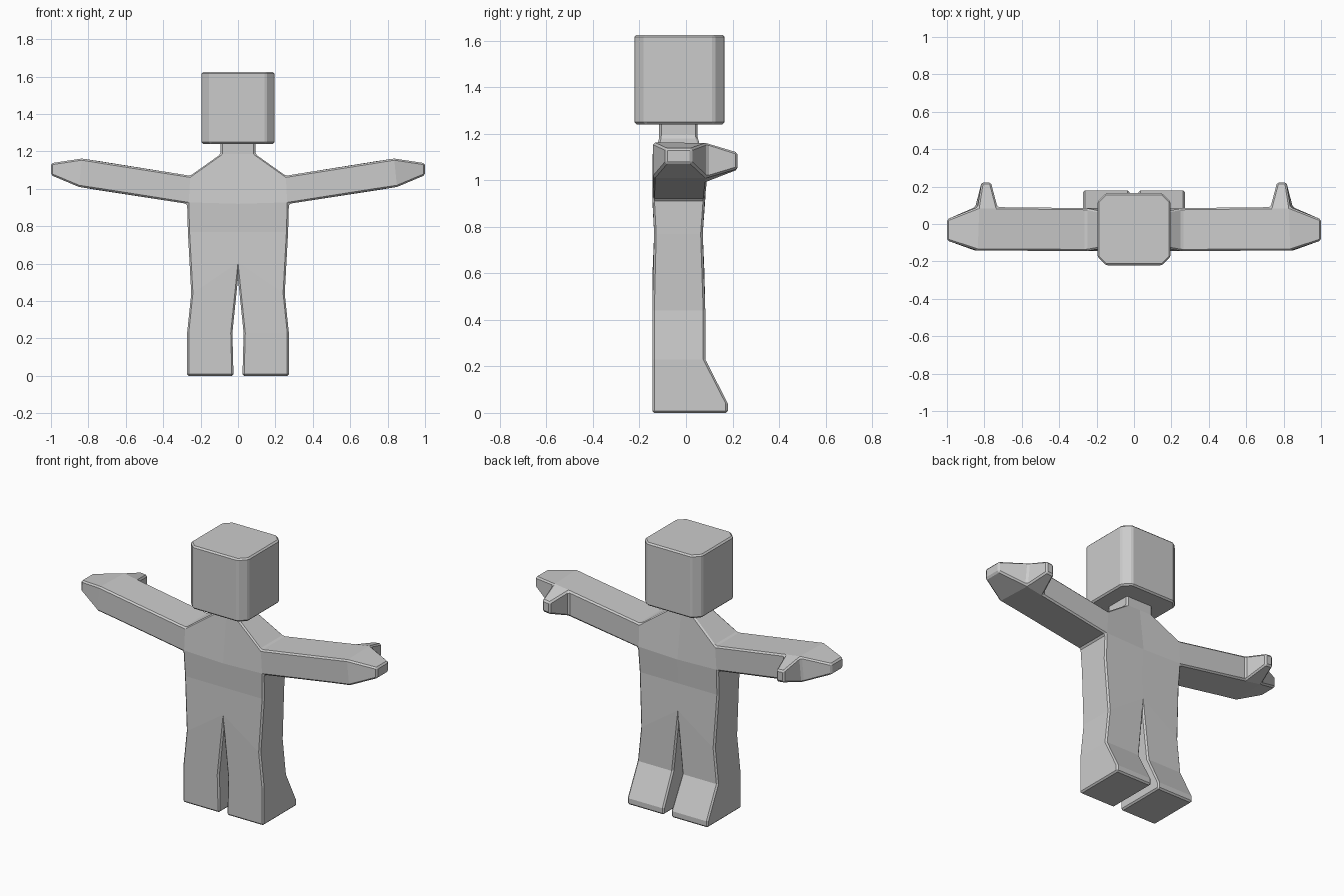
import bpy, bmesh
from collections import Counter

if "Cube" in bpy.data.objects:
    bpy.data.objects.remove(bpy.data.objects["Cube"])

grey = bpy.data.materials.new("light grey")
grey.diffuse_color = (0.6, 0.6, 0.6, 1)
grey.use_nodes = True
grey.node_tree.nodes["Principled BSDF"].inputs["Base Color"].default_value = grey.diffuse_color


def make_object(name, bm, bevel, mirror=False):
    bmesh.ops.recalc_face_normals(bm, faces=bm.faces)
    mesh = bpy.data.meshes.new(name)
    bm.to_mesh(mesh)
    bm.free()
    mesh.materials.append(grey)
    obj = bpy.data.objects.new(name, mesh)
    bpy.context.collection.objects.link(obj)
    if mirror:
        m = obj.modifiers.new("mirror", 'MIRROR')
        m.use_clip = True
    b = obj.modifiers.new("edge_bevel", 'BEVEL')
    b.width = bevel
    b.segments = 1
    b.limit_method = 'ANGLE'
    b.angle_limit = 0.6
    return obj


# Half body outline: x, z, front y, back y
P = {
    "sole_in": (.025, 0, -.145, .18), "sole_out": (.272, 0, -.145, .18),
    "toe_in": (.025, .04, -.145, .18), "toe_out": (.272, .04, -.145, .18),
    "ankle_in": (.03, .23, -.145, .083), "ankle_out": (.272, .23, -.145, .083),
    "crotch": (0, .52, -.144, .08), "hip": (.25, .44, -.145, .083),
    "waist_mid": (0, .77, -.137, .072), "waist": (.268, .77, -.137, .072),
    "chest_mid": (0, .92, -.145, .083), "armpit": (.272, .92, -.145, .083),
    "shoulder": (.255, 1.07, -.145, .085),
    "neck_mid": (0, 1.185, -.115, .05), "neck_side": (.093, 1.185, -.115, .05),
    "neck_top_mid": (0, 1.26, -.115, .05), "neck_top": (.093, 1.26, -.115, .05),
    "wrist_low": (.73, .992, -.142, .09), "wrist_up": (.73, 1.145, -.142, .09),
    "palm_low": (.85, 1.01, -.142, .09), "palm_up": (.835, 1.162, -.142, .09),
    "tip_low": (1, 1.073, -.088, .025), "tip_up": (1, 1.137, -.088, .025),
}
PANELS = [
    "sole_in sole_out toe_out toe_in", "toe_in toe_out ankle_out ankle_in",
    "ankle_in ankle_out hip crotch", "crotch hip waist waist_mid",
    "waist_mid waist armpit chest_mid",
    "chest_mid armpit shoulder neck_side neck_mid",
    "neck_mid neck_side neck_top neck_top_mid",
    "armpit wrist_low wrist_up shoulder",
    "wrist_low palm_low palm_up wrist_up", "palm_low tip_low tip_up palm_up",
]

bm = bmesh.new()
front = {k: bm.verts.new((x, yf, z)) for k, (x, z, yf, yb) in P.items()}
back = {k: bm.verts.new((x, yb, z)) for k, (x, z, yf, yb) in P.items()}
edges = Counter()
for panel in PANELS:
    names = panel.split()
    bm.faces.new([front[n] for n in names])
    ring = [back[n] for n in names]
    if names[0] == "wrist_low":
        # Thumb tapers out of the back of the hand
        tip = [bm.verts.new((x, .222, z)) for x, z in
               ((.765, 1.045), (.815, 1.05), (.815, 1.12), (.765, 1.115))]
        for i in range(4):
            j = (i + 1) % 4
            bm.faces.new((ring[i], ring[j], tip[j], tip[i]))
        ring = tip
    bm.faces.new(ring[::-1])
    for a, b in zip(names, names[1:] + names[:1]):
        edges[tuple(sorted((a, b)))] += 1

# Side walls along the outline, open on the mirror plane
for (a, b), uses in edges.items():
    if uses == 1 and (P[a][0] > 0 or P[b][0] > 0):
        bm.faces.new((front[a], front[b], back[b], back[a]))
make_object("body", bm, .009, mirror=True)

# Head: box with chamfered vertical corners
bm = bmesh.new()
bmesh.ops.create_cube(bm, size=1)
for v in bm.verts:
    v.co = (v.co.x * .39, v.co.y * .386 - .028, v.co.z * .385 + 1.433)
upright = [e for e in bm.edges if abs(e.verts[0].co.z - e.verts[1].co.z) > .1]
bmesh.ops.bevel(bm, geom=upright, offset=.045, segments=1, affect='EDGES')
make_object("head", bm, .009)
